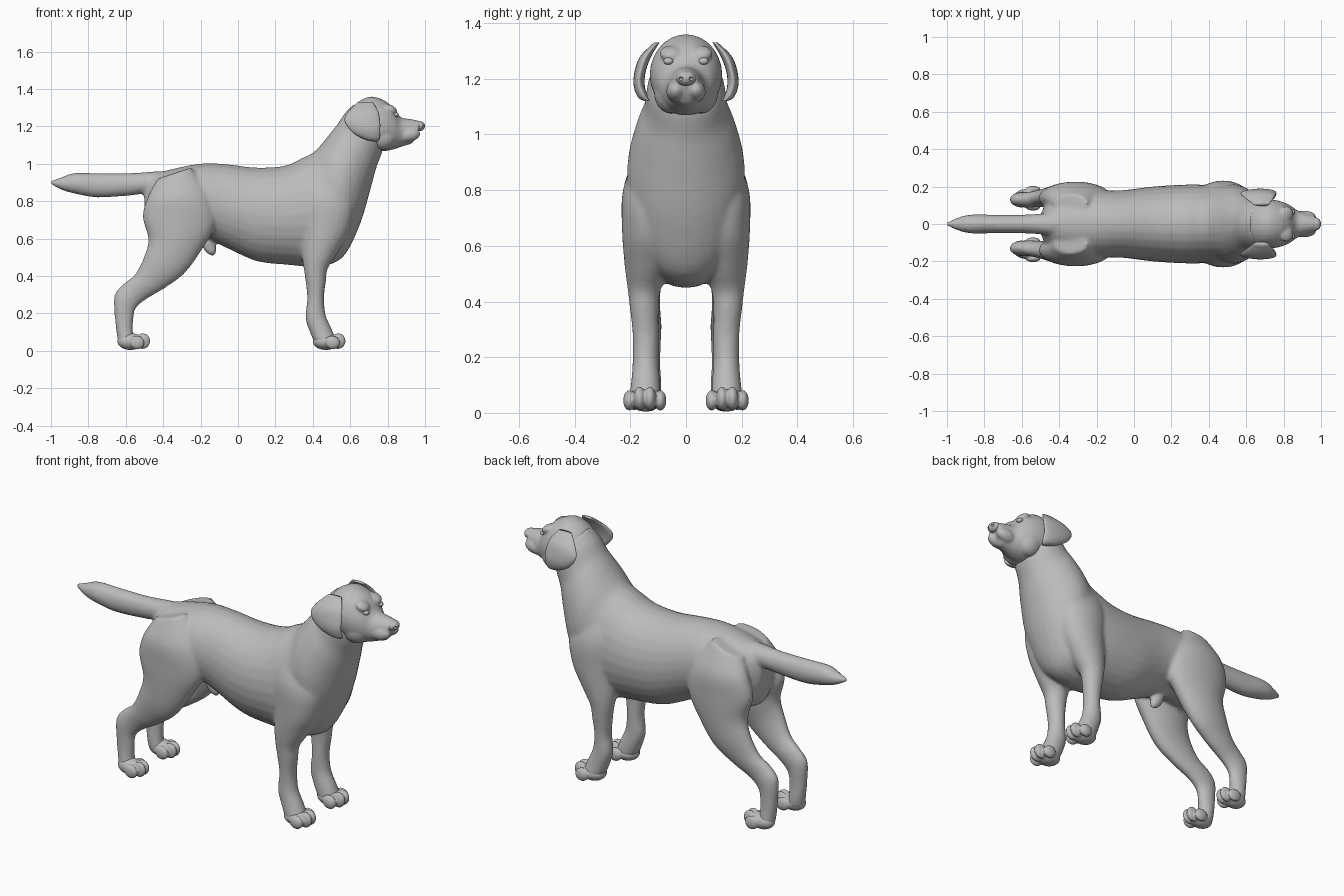
import bpy, bmesh, math
from mathutils import Vector, Matrix

default_cube = bpy.data.objects.get("Cube")
if default_cube:
    bpy.data.objects.remove(default_cube, do_unlink=True)

# Single plain grey
grey = bpy.data.materials.new("plain_grey")
grey.use_nodes = True
COLOUR = (0.5, 0.5, 0.5, 1)
grey.diffuse_color = COLOUR
grey.node_tree.nodes["Principled BSDF"].inputs["Base Color"].default_value = COLOUR
UNIT = 0.01          # section measurements are in hundredths


def spline(rows, steps=5):
    """Smoothly interpolate between section rows."""
    rows = [[v * UNIT for v in row] for row in rows]
    result = []
    last = len(rows) - 1
    for i in range(last):
        p, q, r, s = (rows[max(i - 1, 0)], rows[i], rows[i + 1], rows[min(i + 2, last)])
        for k in range(steps):
            t = k / steps
            result.append([
                b + t * ((c - a) + t * ((a + a - 5 * b + 4 * c - d) + t * (3 * (b - c) + d - a))) / 2
                for a, b, c, d in zip(p, q, r, s)])
    result.append(rows[-1])
    return result


def loft(bm, rows, side=1, sides=28):
    """Oval sections: edge point (x, z), opposite point (x, z), half width, y centre."""
    rings = []
    for xa, za, xb, zb, width, yc in spline(rows):
        ring = []
        for k in range(sides):
            angle = math.tau * k / sides
            c, s = math.cos(angle), math.sin(angle)
            ring.append(bm.verts.new((
                (xa + xb) / 2 + c * (xa - xb) / 2,
                side * (yc + width * s),
                (za + zb) / 2 + c * (za - zb) / 2)))
        rings.append(ring)
    faces = [bm.faces.new(rings[0]), bm.faces.new(rings[-1][::-1])]
    for low, high in zip(rings, rings[1:]):
        for k in range(sides):
            n = (k + 1) % sides
            faces.append(bm.faces.new((low[k], high[k], high[n], low[n])))
    bmesh.ops.recalc_face_normals(bm, faces=faces)


def ball(bm, centre, radii, tilt=0):
    """Ellipsoid, tilted about the y axis."""
    matrix = (Matrix.Translation(centre) @ Matrix.Rotation(tilt, 4, 'Y')
              @ Matrix.Diagonal((*radii, 1)))
    bmesh.ops.create_uvsphere(bm, u_segments=24, v_segments=16, radius=1, matrix=matrix)


def finish(name, bm):
    mesh = bpy.data.meshes.new(name)
    bm.to_mesh(mesh)
    bm.free()
    mesh.materials.append(grey)
    obj = bpy.data.objects.new(name, mesh)
    bpy.context.collection.objects.link(obj)
    mesh.shade_smooth()
    return obj


def blend(obj, voxel, rounds):
    """Fuse overlapping volumes into one smooth skin."""
    remesh = obj.modifiers.new("fuse", 'REMESH')
    remesh.mode = 'VOXEL'
    remesh.voxel_size = voxel
    remesh.use_smooth_shade = True
    smooth = obj.modifiers.new("soften", 'SMOOTH')
    smooth.factor = 0.5
    smooth.iterations = rounds


TORSO = [(-50, 86, -50, 72, 5, 0), (-45, 94, -47, 63, 12, 0), (-36, 97, -38, 60, 17, 0),
         (-21, 100, -20, 61, 18, 0), (-8, 100, -6, 55, 18, 0), (10, 98, 10, 48, 20, 0),
         (25, 99, 27, 46, 21, 0), (34, 103, 43, 45, 21, 0), (40, 106, 56, 50, 21, 0),
         (45, 111, 65, 67, 21, 0), (49, 116, 71, 87, 18, 0), (53, 121, 74, 98, 15, 0),
         (57, 127, 77, 106, 14, 0), (62, 132, 78, 112, 12, 0)]
HEAD = [(58, 127, 66, 108, 10, 0), (64, 133, 70, 108, 12.5, 0), (71, 136, 76, 107, 13, 0),
        (78, 134, 80, 107, 12, 0), (83, 130, 84, 108, 10, 0), (87, 125, 87, 109, 7.5, 0),
        (92, 124, 90, 110, 6, 0), (97, 123, 93, 111, 5, 0), (98, 122, 95, 114, 4, 0)]
TAIL = [(-34, 96, -40, 80, 7, 0), (-44, 96, -47, 84, 6, 0), (-58, 95, -58, 83, 5, 0),
        (-75, 95, -75, 82, 5, 0), (-88, 95, -87, 84, 5, 0), (-94, 93, -94, 86, 3.5, 0),
        (-100, 91, -100, 89, 1, 0)]
FRONT_LEG = [(52, 96, 38, 96, 4, 12), (61, 80, 34, 82, 8, 14.5), (60, 65, 34, 66, 9.5, 13.5),
             (53, 52, 34, 53, 8, 14), (48, 44, 35, 45, 6, 15), (47, 37, 36, 38, 5.2, 15),
             (46, 28, 37, 28, 4.7, 14.5), (47, 19, 36, 18, 4.7, 14.5),
             (50, 12, 38, 11, 5.2, 14.5), (53, 5, 41, 4, 5.8, 14.8)]
HIND_LEG = [(-25, 98, -43, 92, 5, 11), (-15, 83, -48, 83, 8, 14), (-12, 68, -51, 72, 8.5, 14),
            (-20, 53, -48, 60, 7.5, 14.5), (-29, 41, -50, 51, 6, 15), (-40, 33, -55, 41, 4.8, 14),
            (-50, 27, -61, 36, 4.2, 13), (-55, 22, -66, 30, 4, 13), (-56, 16, -66, 19, 3.8, 13),
            (-56, 9, -65, 10, 4.2, 13), (-54, 5, -64, 3, 4.5, 13.5)]
EAR = [(72, 133, 64, 133, 1, 10.5), (75, 128, 59, 128, 2, 14.5), (76, 122, 57, 123, 2, 16.5),
       (76, 118, 61, 117, 2, 16.8), (76, 114, 68, 113, 1.8, 15.5), (75, 112, 73, 112, 1, 14)]

# Torso, neck, tail and legs fused into one skin
body = bmesh.new()
loft(body, TORSO)
loft(body, TAIL)
ball(body, (-0.16, 0, 0.57), (0.035, 0.03, 0.07), -0.5)
for side in (1, -1):
    loft(body, FRONT_LEG, side)
    loft(body, HIND_LEG, side)
blend(finish("body", body), 0.01, 8)

# Paws: a pad with four toes
for label, x, y, spread in (("front", 0.47, 0.148, 1), ("hind", -0.575, 0.138, 0.85)):
    for side, hand in ((1, "left"), (-1, "right")):
        paw = bmesh.new()
        ball(paw, (x, side * y, 0.05), (0.07, 0.058 * spread, 0.045))
        for step in (-1.5, -0.5, 0.5, 1.5):
            inner = abs(step) < 1
            ball(paw, (x + (0.065 if inner else 0.035), side * y + step * 0.037 * spread,
                       0.052 if inner else 0.045),
                 (0.04, 0.022 * spread, 0.042 if inner else 0.036), 0.3)
        blend(finish(f"{label}_{hand}_paw", paw), 0.005, 2)

# Head with cheeks, brow ridges and upper lips
head = bmesh.new()
loft(head, HEAD)
for side in (1, -1):
    ball(head, (0.775, side * 0.055, 1.15), (0.075, 0.06, 0.075))
    ball(head, (0.815, side * 0.055, 1.292), (0.04, 0.04, 0.022), 0.5)
    ball(head, (0.91, side * 0.036, 1.155), (0.065, 0.035, 0.038), -0.15)
blend(finish("head", head), 0.007, 5)

# Nose with nostrils cut out
nose = bmesh.new()
ball(nose, (0.968, 0, 1.202), (0.032, 0.036, 0.027))
nose = finish("nose", nose)
holes = bmesh.new()
for side in (1, -1):
    ball(holes, (0.997, side * 0.019, 1.2), (0.014, 0.008, 0.007))
holes = finish("nostril_cutter", holes)
holes.hide_render = True
holes.hide_viewport = True
cut = nose.modifiers.new("nostrils", 'BOOLEAN')
cut.operation = 'DIFFERENCE'
cut.object = holes

# Ears and eyes
for side, hand in ((1, "left"), (-1, "right")):
    ear = bmesh.new()
    loft(ear, EAR, side)
    finish(f"{hand}_ear", ear)
    eye = bmesh.new()
    ball(eye, (0.843, side * 0.063, 1.264), (0.017, 0.018, 0.013), 0.3)
    finish(f"{hand}_eye", eye)
